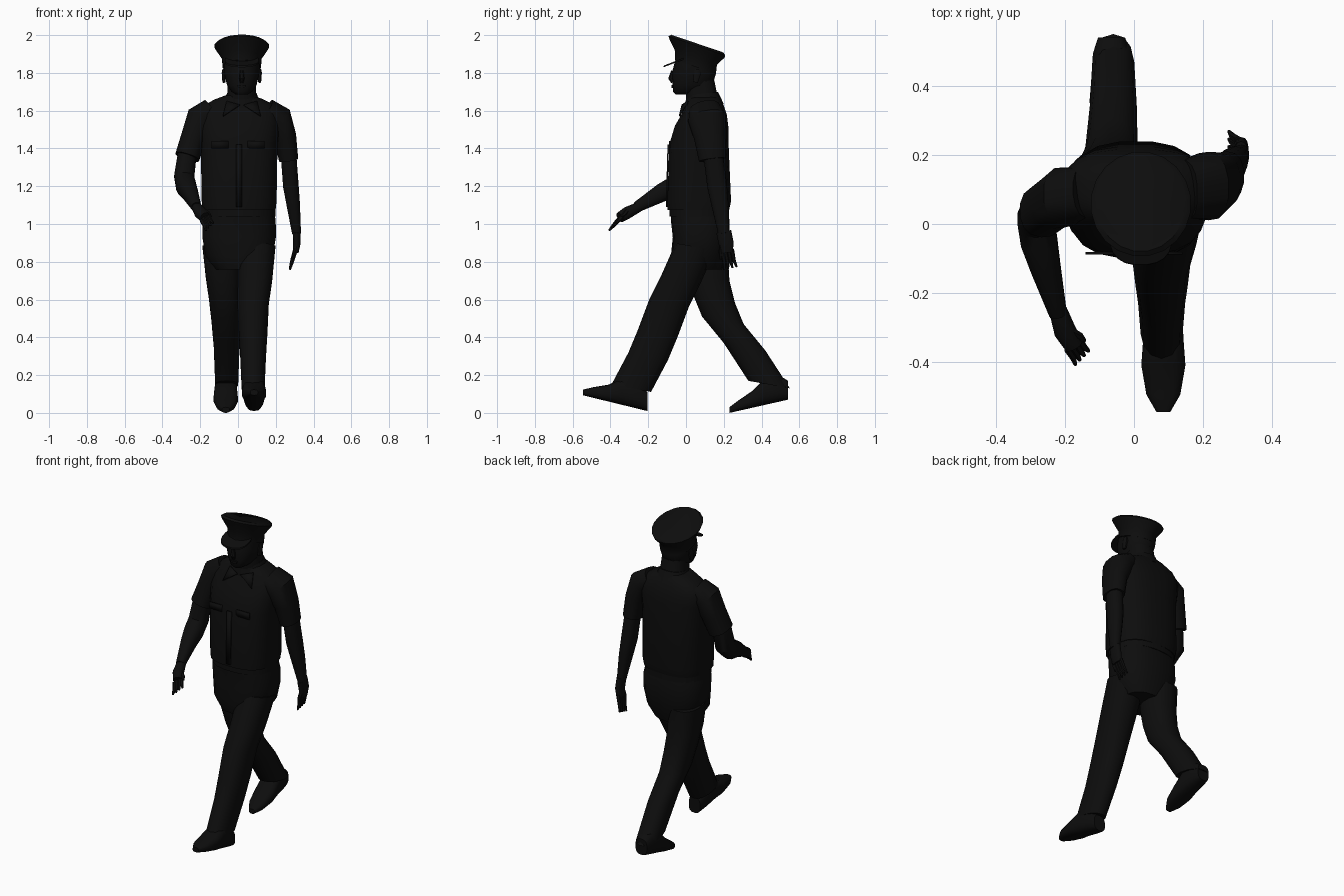
import bpy, bmesh, math
from mathutils import Vector

default_cube = bpy.data.objects.get("Cube")
if default_cube:
    bpy.data.objects.remove(default_cube, do_unlink=True)

black = bpy.data.materials.new("near_black")
black.use_nodes = True
black.diffuse_color = (.004, .004, .004, 1)
shader = black.node_tree.nodes["Principled BSDF"]
shader.inputs["Base Color"].default_value = black.diffuse_color

RIGHTWARD = Vector((1, 0, 0))
UPWARD = Vector((0, 0, 1))


def finish(name, bm):
    """Turn a bmesh into a named, shaded object."""
    bmesh.ops.recalc_face_normals(bm, faces=bm.faces[:])
    mesh = bpy.data.meshes.new(name)
    bm.to_mesh(mesh)
    bm.free()
    mesh.materials.append(black)
    obj = bpy.data.objects.new(name, mesh)
    bpy.context.collection.objects.link(obj)
    bpy.ops.object.select_all(action='DESELECT')
    obj.select_set(True)
    bpy.context.view_layer.objects.active = obj
    bpy.ops.object.shade_smooth_by_angle(angle=math.radians(40))
    return obj


def loft(name, rings, sides=14, power=.85):
    """Skin rings given as (centre, half-width vector, half-depth vector)."""
    bm = bmesh.new()
    loops = []
    for centre, across, deep in rings:
        loop = []
        for i in range(sides):
            angle = math.tau * (i + .5) / sides
            cosine, sine = math.cos(angle), math.sin(angle)
            cosine = math.copysign(abs(cosine) ** power, cosine)
            sine = math.copysign(abs(sine) ** power, sine)
            loop.append(bm.verts.new(centre + across * cosine + deep * sine))
        loops.append(loop)
    for low, high in zip(loops, loops[1:]):
        for i in range(sides):
            bm.faces.new((low[i - 1], low[i], high[i], high[i - 1]))
    bm.faces.new(loops[0])
    bm.faces.new(loops[-1])
    return finish(name, bm)


def stack(name, x, rows, shear=0, **options):
    """Slices up a body: height, half width, front y, back y."""
    rings = []
    for height, width, front, back in rows:
        depth = (back - front) / 2
        rings.append((Vector((x, front + depth, height)), RIGHTWARD * width,
                      Vector((0, depth, depth * shear))))
    return loft(name, rings, **options)


def limb(name, rows, depth=1, **options):
    """Limb along a path: x, y, z, half width; depth is a ratio of the width."""
    points = [Vector(row[:3]) for row in rows]
    rings = []
    for i, (point, row) in enumerate(zip(points, rows)):
        before, after = points[max(i - 1, 0)], points[min(i + 1, len(points) - 1)]
        along = (after - before).normalized()
        across = (RIGHTWARD - along * along.x).normalized()
        rings.append((point, across * row[3], along.cross(across) * row[3] * depth))
    return loft(name, rings, **options)


def trouser_leg(name, path, depth, wide=.1, narrow=.062, slant=-.18):
    """Level slices from hip to hem with an even taper."""
    rings = []
    for i, point in enumerate(path):
        width = wide + (narrow - wide) * i / (len(path) - 1)
        rings.append((Vector(point), RIGHTWARD * width, Vector((0, depth, depth * slant))))
    return loft(name, rings)


def shoe(name, heel, toe):
    """Same shoe for both feet, laid along the line of its sole."""
    heel, toe = Vector(heel), Vector(toe)
    rings = []
    for along, width, height in ((0, .04, .1), (.15, .055, .14), (.4, .06, .14),
                                 (.6, .065, .09), (.85, .05, .055), (1, .02, .03)):
        half = UPWARD * height / 2
        rings.append((heel.lerp(toe, along) + half, RIGHTWARD * width, half))
    return loft(name, rings, power=.7)


def fingers(side, knuckle, tip, spread):
    """Four tapering fingers fanned across the palm, and a thumb."""
    knuckle, tip, spread = Vector(knuckle), Vector(tip), Vector(spread)
    reach = tip - knuckle
    for i, finger in enumerate(("index", "second", "third", "little")):
        shift = spread * (i - 1.5)
        limb(f"{side}_{finger}_finger",
             [(*(knuckle + shift), .012), (*(knuckle + reach * .6 + shift), .01),
              (*(tip + shift * 1.3), .005)], sides=6)
    limb(f"{side}_thumb",
         [(*(knuckle - spread - reach * .5), .013), (*(knuckle - spread * 2), .011),
          (*(knuckle - spread * 2.4 + reach * .4), .005)], sides=6)


def plate(name, corners, thickness=.008):
    """Thin flat panel."""
    bm = bmesh.new()
    bm.faces.new([bm.verts.new(corner) for corner in corners])
    obj = finish(name, bm)
    solid = obj.modifiers.new("thickness", 'SOLIDIFY')
    solid.thickness = thickness
    solid.offset = 0
    return obj


# Head and neck
head_x = .02
stack("head", head_x, [
    (1.685, .03, -.055, .03), (1.7, .055, -.068, .09), (1.735, .08, -.07, .14),
    (1.8, .095, -.075, .16), (1.89, .095, -.05, .15)])
stack("neck", head_x, [(1.6, .09, .01, .2), (1.66, .08, 0, .17), (1.76, .075, 0, .15)])
limb("nose", [(head_x, -.07, 1.81, .01), (head_x, -.08, 1.77, .015),
              (head_x, -.07, 1.75, .01)], sides=8)
limb("lips", [(head_x, -.07, 1.735, .025), (head_x, -.07, 1.72, .02)], depth=.3, sides=8)

# Peaked cap
stack("cap", head_x, [
    (1.832, .103, -.06, .16), (1.88, .106, -.06, .165), (1.93, .14, -.09, .205),
    (1.943, .146, -.094, .21), (1.955, .13, -.08, .2)], shear=-.34, sides=20, power=1)
stack("cap_visor", head_x, [(1.858, .09, -.12, .03), (1.867, .09, -.118, .03)],
      shear=.38, sides=20)

# Shirt body with an upright collar and a button strip
body_x = .006
stack("shirt_body", body_x, [
    (1.075, .195, -.1, .23), (1.12, .2, -.1, .24), (1.42, .205, -.09, .227),
    (1.52, .215, -.06, .225), (1.58, .215, -.025, .217), (1.63, .185, 0, .2),
    (1.66, .13, .01, .185), (1.68, .075, .015, .17)], sides=20, power=.75)
stack("collar", head_x, [(1.625, .105, -.01, .2), (1.69, .08, .005, .17)], shear=.1)
plate("button_strip", [(x, y, z) for x, y, z in (
    (-.01, -.103, 1.09), (.02, -.103, 1.09), (.02, -.094, 1.42), (-.01, -.094, 1.42))])

# Ears, collar points and pocket flaps are mirrored
for side, sign in (("left", 1), ("right", -1)):
    ear_x = head_x + sign * .095
    limb(f"{side}_ear", [(ear_x, .05, 1.75, .008), (ear_x, .06, 1.8, .012),
                         (ear_x, .06, 1.82, .008)], depth=1.7, sides=8)
    plate(f"{side}_collar_point", [(head_x + sign * x, y, z) for x, y, z in (
        (.01, -.02, 1.63), (.08, .01, 1.65), (.1, -.035, 1.57))])
    plate(f"{side}_pocket_flap", [(sign * x, -.085, z) for x, z in (
        (.05, 1.44), (.14, 1.44), (.14, 1.4), (.05, 1.4))])

# Short sleeves
limb("left_sleeve", [(.15, .1, 1.6, .063), (.215, .11, 1.56, .073),
                     (.25, .125, 1.46, .06), (.268, .14, 1.34, .052)], depth=1.38)
limb("right_sleeve", [(-.14, .09, 1.6, .065), (-.2, .08, 1.56, .075),
                      (-.235, .06, 1.46, .067), (-.268, .035, 1.355, .066)], depth=1.15)

# Bare arms and hands
limb("left_arm", [(.265, .14, 1.4, .042), (.28, .165, 1.2, .042),
                  (.293, .18, 1.1, .036), (.31, .2, .95, .024)], depth=1.25)
limb("left_palm", [(.31, .2, .96, .02), (.312, .212, .9, .02),
                   (.305, .217, .85, .016)], depth=2)
fingers("left", (.303, .217, .86), (.275, .235, .765), (0, .017, .004))
limb("right_arm", [(-.265, .035, 1.4, .05), (-.285, .015, 1.25, .054),
                   (-.275, -.05, 1.2, .054), (-.255, -.13, 1.165, .044),
                   (-.22, -.26, 1.09, .026)], depth=1.1)
limb("right_palm", [(-.22, -.25, 1.09, .026), (-.2, -.31, 1.06, .032),
                    (-.175, -.35, 1.035, .028)])
fingers("right", (-.177, -.345, 1.035), (-.15, -.388, .985), (-.01, -.01, -.01))

# Trousers and belt
stack("trouser_seat", body_x, [
    (.76, .13, -.06, .19), (.83, .18, -.08, .215), (.93, .197, -.07, .23),
    (1.02, .196, -.08, .23), (1.1, .18, -.08, .215)], sides=18, power=.8)
stack("belt", body_x, [(height, .194, -.09, .23) for height in (1.04, 1.08)], sides=20)
trouser_leg("left_trouser_leg", [
    (.1, .05, .88), (.09, -.03, .7), (.08, -.09, .58), (.08, -.15, .42),
    (.08, -.2, .3), (.08, -.29, .13)], depth=.105)
trouser_leg("right_trouser_leg", [
    (-.09, .11, .88), (-.08, .12, .72), (-.07, .15, .6), (-.065, .195, .49),
    (-.06, .31, .35), (-.06, .44, .15)], depth=.11)

# Shoes
shoe("left_shoe", heel=(.085, -.205, .01), toe=(.085, -.545, .093))
shoe("right_shoe", heel=(-.065, .54, .07), toe=(-.065, .23, 0))
